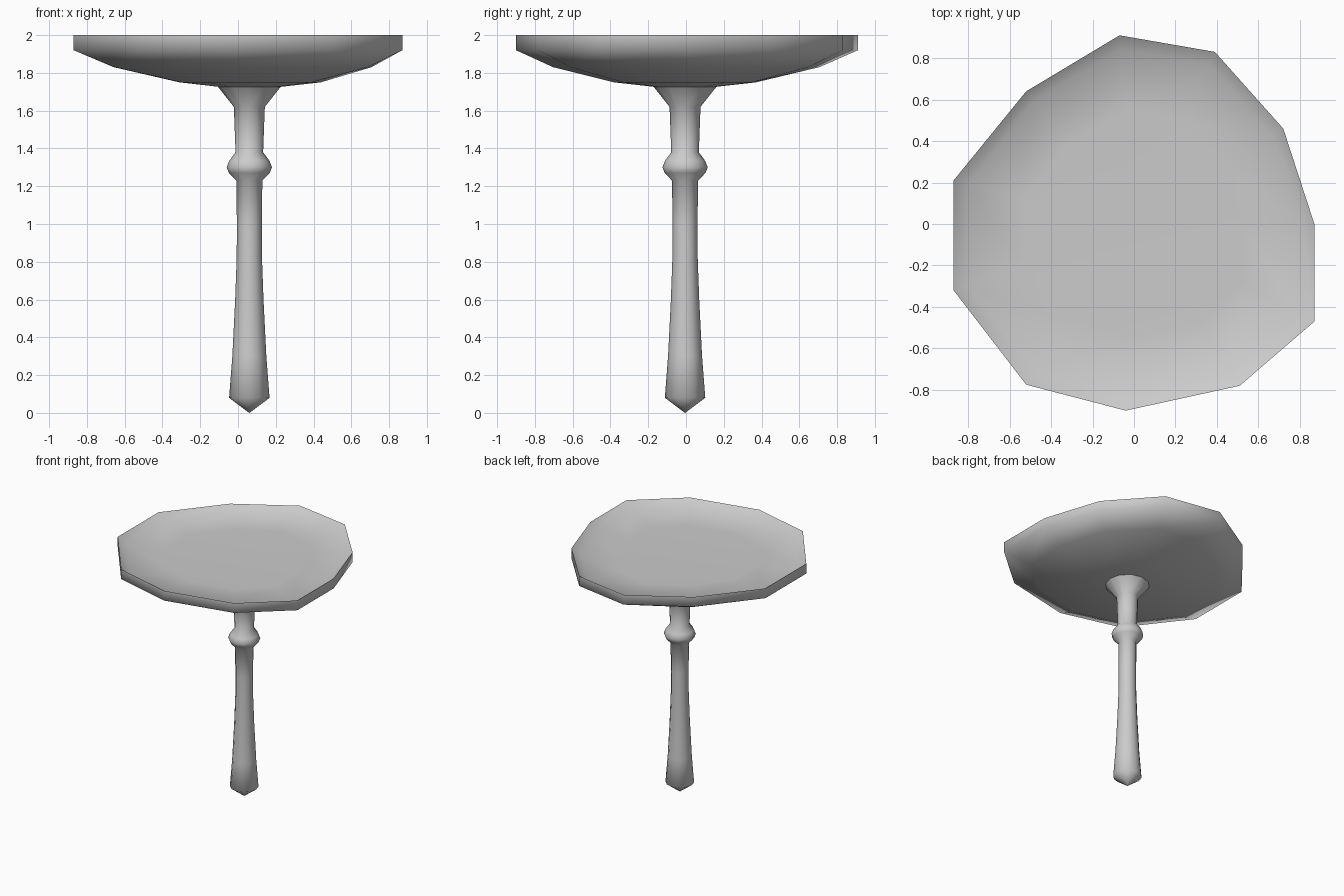
import bpy, bmesh
from math import cos, sin, atan2, tau, radians

if "Cube" in bpy.data.objects:
    bpy.data.objects.remove(bpy.data.objects["Cube"])

AXIS = (0.06, -0.005)  # stem axis is slightly off centre


def loft(name, rings, angle):
    """Skin a list of equally sized rings and cap both ends."""
    bm = bmesh.new()
    rows = [[bm.verts.new(p) for p in ring] for ring in rings]
    n = len(rows[0])
    for a, b in zip(rows, rows[1:]):
        for i in range(n):
            j = (i + 1) % n
            bm.faces.new((a[i], a[j], b[j], b[i]))
    bm.faces.new(rows[0])
    bm.faces.new(rows[-1])
    bmesh.ops.remove_doubles(bm, verts=bm.verts, dist=1e-5)
    bmesh.ops.recalc_face_normals(bm, faces=bm.faces)
    me = bpy.data.meshes.new(name)
    bm.to_mesh(me)
    bm.free()
    ob = bpy.data.objects.new(name, me)
    bpy.context.collection.objects.link(ob)
    bpy.context.view_layer.objects.active = ob
    ob.select_set(True)
    bpy.ops.object.shade_smooth_by_angle(angle=radians(angle))
    ob.select_set(False)
    return ob


# Irregular rim outline, counter-clockwise
outline = [(0.87, -0.47), (0.87, 0.0), (0.72, 0.46), (0.39, 0.83), (-0.07, 0.91),
           (-0.52, 0.64), (-0.87, 0.21), (-0.87, -0.32), (-0.52, -0.775),
           (-0.04, -0.90), (0.51, -0.78)]


def dish_ring(r, t, z):
    """Blend from a circle around the stem (t=0) to the rim outline (t=1)."""
    ring = []
    for x, y in outline:
        a = atan2(y - AXIS[1], x - AXIS[0])
        cx, cy = AXIS[0] + r * cos(a), AXIS[1] + r * sin(a)
        ring.append((cx + (x - cx) * t, cy + (y - cy) * t, z))
    return ring


def inset_ring(s, z):
    return [(x * s, y * s, z) for x, y in outline]


# Shallow dish: underside, rim wall, recessed floor
loft("dish", [dish_ring(0.155, 0, 1.725), dish_ring(0.38, 0, 1.75),
              dish_ring(0.38, 0.62, 1.83), inset_ring(1, 1.92), inset_ring(1, 2.0),
              inset_ring(0.925, 1.955), inset_ring(0.6, 1.945)], 80)

# Turned stem with bead and pointed foot
profile = [(0.0005, 0.0), (0.107, 0.08), (0.09, 0.3), (0.075, 0.6), (0.067, 0.82),
           (0.066, 1.0), (0.069, 1.23), (0.108, 1.27), (0.12, 1.30), (0.106, 1.335),
           (0.073, 1.38), (0.082, 1.62), (0.165, 1.725)]
SIDES = 12
loft("stem", [[(AXIS[0] + r * cos(tau * i / SIDES), AXIS[1] + r * sin(tau * i / SIDES), z)
               for i in range(SIDES)] for r, z in profile], 70)
